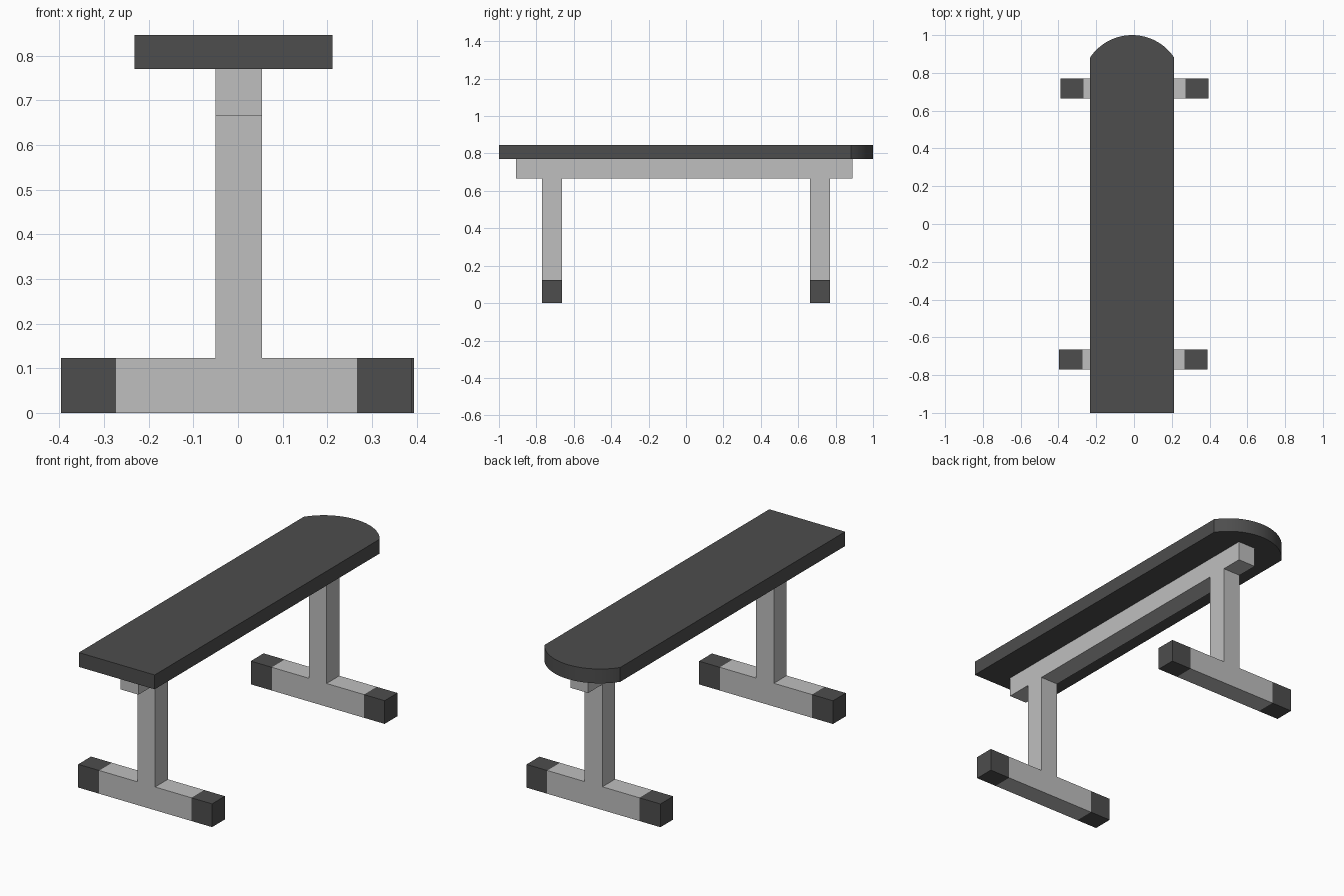
import bpy, bmesh, math

cube = bpy.data.objects.get("Cube")
if cube:
    bpy.data.objects.remove(cube, do_unlink=True)


def material(name, value):
    mat = bpy.data.materials.new(name)
    mat.use_nodes = True
    colour = (value, value, value, 1)
    mat.diffuse_color = colour
    mat.node_tree.nodes["Principled BSDF"].inputs["Base Color"].default_value = colour
    return mat


STEEL = material("light grey steel", 0.52)
DARK = material("dark grey padding", 0.075)


def extrude(name, outline, direction, mat):
    """Closed outline of 3D points pushed along a direction into a solid."""
    bm = bmesh.new()
    face = bm.faces.new([bm.verts.new(p) for p in outline])
    result = bmesh.ops.extrude_face_region(bm, geom=[face], use_keep_orig=True)
    moved = [v for v in result["geom"] if isinstance(v, bmesh.types.BMVert)]
    bmesh.ops.translate(bm, verts=moved, vec=direction)
    bmesh.ops.recalc_face_normals(bm, faces=bm.faces[:])
    mesh = bpy.data.meshes.new(name)
    bm.to_mesh(mesh)
    bm.free()
    mesh.materials.append(mat)
    obj = bpy.data.objects.new(name, mesh)
    bpy.context.collection.objects.link(obj)
    return obj


def box(name, x, y, z, mat):
    base = [(x[0], y[0], z[0]), (x[1], y[0], z[0]), (x[1], y[1], z[0]), (x[0], y[1], z[0])]
    return extrude(name, base, (0, 0, z[1] - z[0]), mat)


FOOT_TOP, BEAM_BOTTOM, PAD_BOTTOM, PAD_TOP = 0.123, 0.665, 0.77, 0.846
POST = (-0.05, 0.054)

# Inverted T legs with dark end caps on the feet
for side, shift, y0, y1 in (("front", -0.003, -0.771, -0.664), ("back", 0.003, 0.664, 0.771)):
    left, right = shift - 0.27, shift + 0.27
    profile = [(left, 0), (right, 0), (right, FOOT_TOP), (POST[1], FOOT_TOP),
               (POST[1], BEAM_BOTTOM), (POST[0], BEAM_BOTTOM),
               (POST[0], FOOT_TOP), (left, FOOT_TOP)]
    extrude(side + "_leg", [(x, y0, z) for x, z in profile], (0, y1 - y0, 0), STEEL)
    box(side + "_right_foot_cap", (shift - 0.393, left), (y0, y1), (0, FOOT_TOP), DARK)
    box(side + "_left_foot_cap", (right, shift + 0.391), (y0, y1), (0, FOOT_TOP), DARK)

# Long beam under the pad
box("support_beam", POST, (-0.91, 0.89), (BEAM_BOTTOM, PAD_BOTTOM), STEEL)

# Pad with a square front and a shallow rounded back
centre, half, rise, steps = -0.01, 0.222, 0.118, 32
radius = (half ** 2 + rise ** 2) / (2 * rise)
sweep = math.asin(half / radius)
outline = [(centre - half, -1, PAD_BOTTOM), (centre + half, -1, PAD_BOTTOM)]
for i in range(steps + 1):
    a = sweep * (1 - 2 * i / steps)
    outline.append((centre + radius * math.sin(a), 1 - radius + radius * math.cos(a), PAD_BOTTOM))
pad = extrude("bench_pad", outline, (0, 0, PAD_TOP - PAD_BOTTOM), DARK)
bpy.ops.object.select_all(action="DESELECT")
pad.select_set(True)
bpy.context.view_layer.objects.active = pad
bpy.ops.object.shade_smooth_by_angle(angle=math.radians(25))
